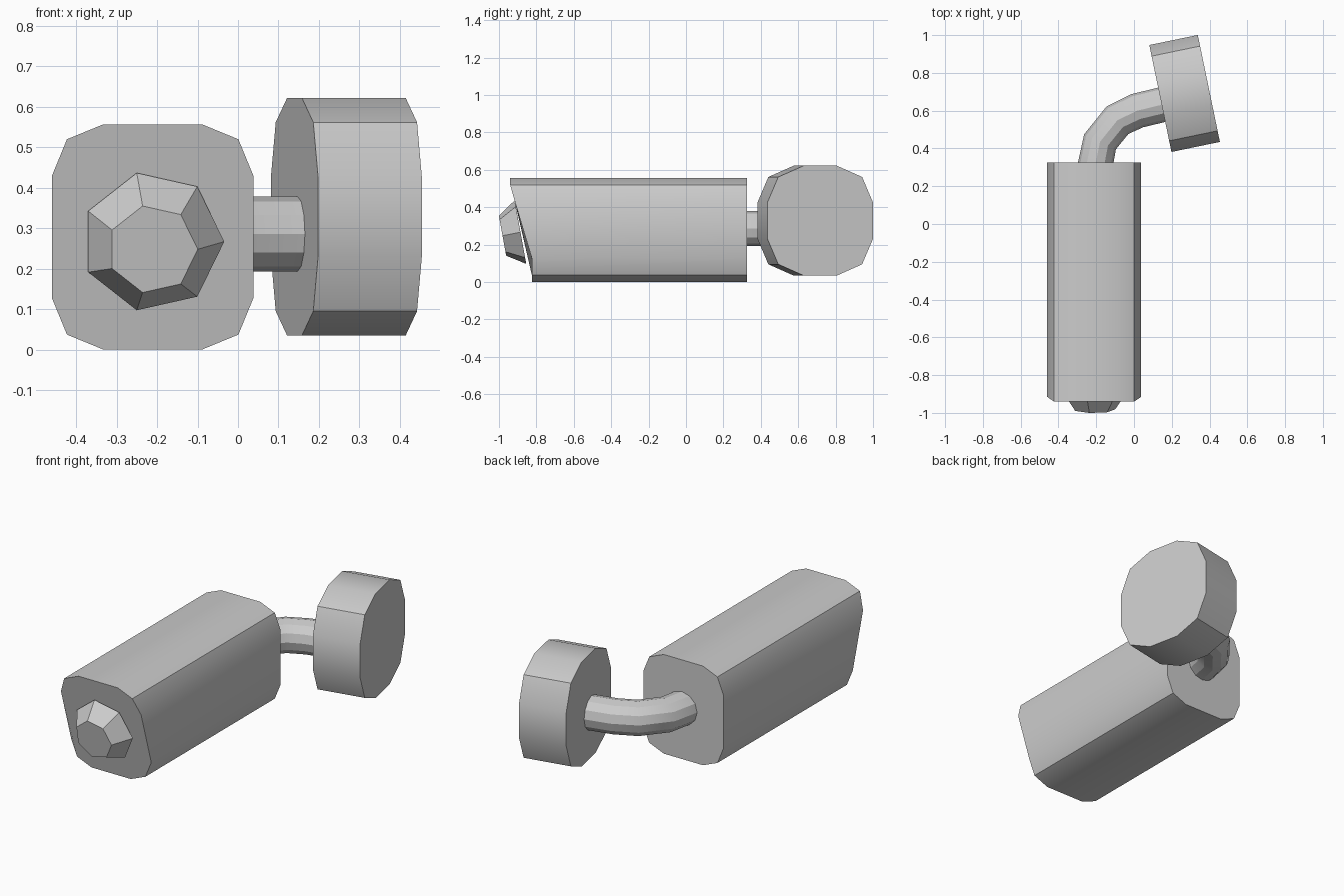
import bpy, bmesh
from math import cos, sin, pi, radians
from mathutils import Vector

if "Cube" in bpy.data.objects:
    bpy.data.objects.remove(bpy.data.objects["Cube"])


def loft(name, rings):
    """Skin a list of equal-length point rings and cap both ends."""
    bm = bmesh.new()
    vs = [[bm.verts.new(p) for p in ring] for ring in rings]
    n = len(vs[0])
    for a, b in zip(vs, vs[1:]):
        for i in range(n):
            j = (i + 1) % n
            bm.faces.new((a[i], a[j], b[j], b[i]))
    bm.faces.new(vs[0])
    bm.faces.new(vs[-1])
    bmesh.ops.recalc_face_normals(bm, faces=bm.faces)
    me = bpy.data.meshes.new(name)
    bm.to_mesh(me)
    bm.free()
    ob = bpy.data.objects.new(name, me)
    bpy.context.collection.objects.link(ob)
    bpy.ops.object.select_all(action='DESELECT')
    ob.select_set(True)
    bpy.context.view_layer.objects.active = ob
    bpy.ops.object.shade_smooth_by_angle(angle=radians(29))
    return ob


def rounded(w, h, c, m):
    """12-point rounded rectangle: half sizes w, h, corner c with mid inset m."""
    q = [(w, h - c), (w - m, h - m), (w - c, h)]
    top = q + [(-x, z) for x, z in reversed(q)]
    return top + [(-x, -z) for x, z in top]


CX = -0.211
UP = Vector((0, 0, 1))

# Camera housing with a slanted front
section = [(CX + x, 0.2785 + z) for x, z in rounded(0.249, 0.2785, 0.127, 0.037)]
front = [(x, -0.824 - 0.3 * min(max(z - 0.127, 0), 0.387), z) for x, z in section]
loft("camera_housing", [front, [(x, 0.325, z) for x, z in section]])

# Seven-sided lens, tilted downward
tilt = radians(10.3)
lens_up = Vector((0, -sin(tilt), cos(tilt)))


def lens_ring(y, z, r):
    c = Vector((CX, y, z))
    return [c + Vector((r * cos(2 * pi * i / 7), 0, 0)) + lens_up * r * sin(2 * pi * i / 7)
            for i in range(7)]


loft("lens", [lens_ring(-0.885, 0.267, 0.177), lens_ring(-0.981, 0.248, 0.1115)])

# Bent mounting arm
path = [Vector((x, y, 0.286)) for x, y in
        [(-0.207, 0.30), (-0.18, 0.435), (-0.087, 0.55), (0.018, 0.60), (0.2, 0.644)]]
rings = []
for i, p in enumerate(path):
    d0 = (p - path[max(i - 1, 0)]).normalized()
    d1 = (path[min(i + 1, len(path) - 1)] - p).normalized()
    t = (d0 + d1).normalized()
    side = t.cross(UP)
    rings.append([p + 0.093 * (side * cos(pi * k / 6) + UP * sin(pi * k / 6))
                  for k in range(12)])
loft("mounting_arm", rings)

# Wall plate, turned about the vertical
turn = radians(11.7)
axis = Vector((cos(turn), sin(turn), 0))
across = Vector((-sin(turn), cos(turn), 0))
centre = Vector((0.268, 0.691, 0.3285))
loft("wall_plate", [[centre + axis * d + across * u + UP * z
                     for u, z in rounded(0.289, 0.2935, 0.198, 0.06)]
                    for d in (-0.131, 0.131)])
